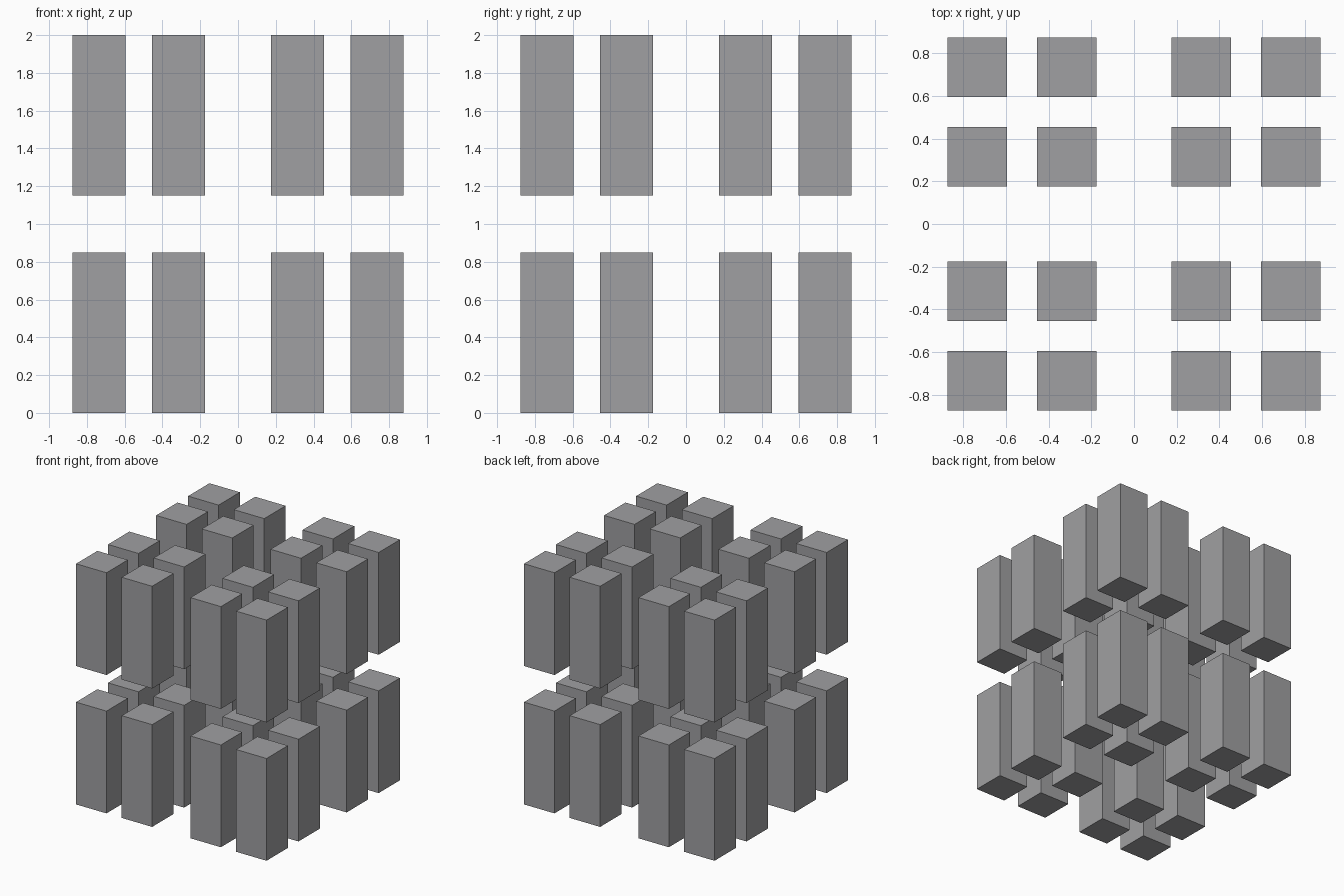
import bpy
import bmesh
from mathutils import Matrix, Vector

default = bpy.data.objects.get("Cube")
if default:
    bpy.data.objects.remove(default, do_unlink=True)

WIDTH, HEIGHT = 0.28, 0.85
OFFSETS = (-0.736, -0.316, 0.316, 0.736)
TIERS = {"lower": HEIGHT / 2, "upper": 2 - HEIGHT / 2}

# Single flat grey
grey = bpy.data.materials.new("plain_grey")
grey.use_nodes = True
colour = (0.35, 0.35, 0.36, 1)
grey.diffuse_color = colour
grey.node_tree.nodes["Principled BSDF"].inputs["Base Color"].default_value = colour

# One square block shared by every pillar
mesh = bpy.data.meshes.new("pillar_block")
bm = bmesh.new()
bmesh.ops.create_cube(bm, size=1, matrix=Matrix.Diagonal((WIDTH, WIDTH, HEIGHT, 1)))
bm.to_mesh(mesh)
bm.free()
mesh.materials.append(grey)

# Two tiers of pillars, four by four in each
for tier, z in TIERS.items():
    for row, y in enumerate(OFFSETS, 1):
        for column, x in enumerate(OFFSETS, 1):
            pillar = bpy.data.objects.new(f"{tier}_pillar_row{row}_column{column}", mesh)
            pillar.location = Vector((x, y, z))
            bpy.context.collection.objects.link(pillar)
